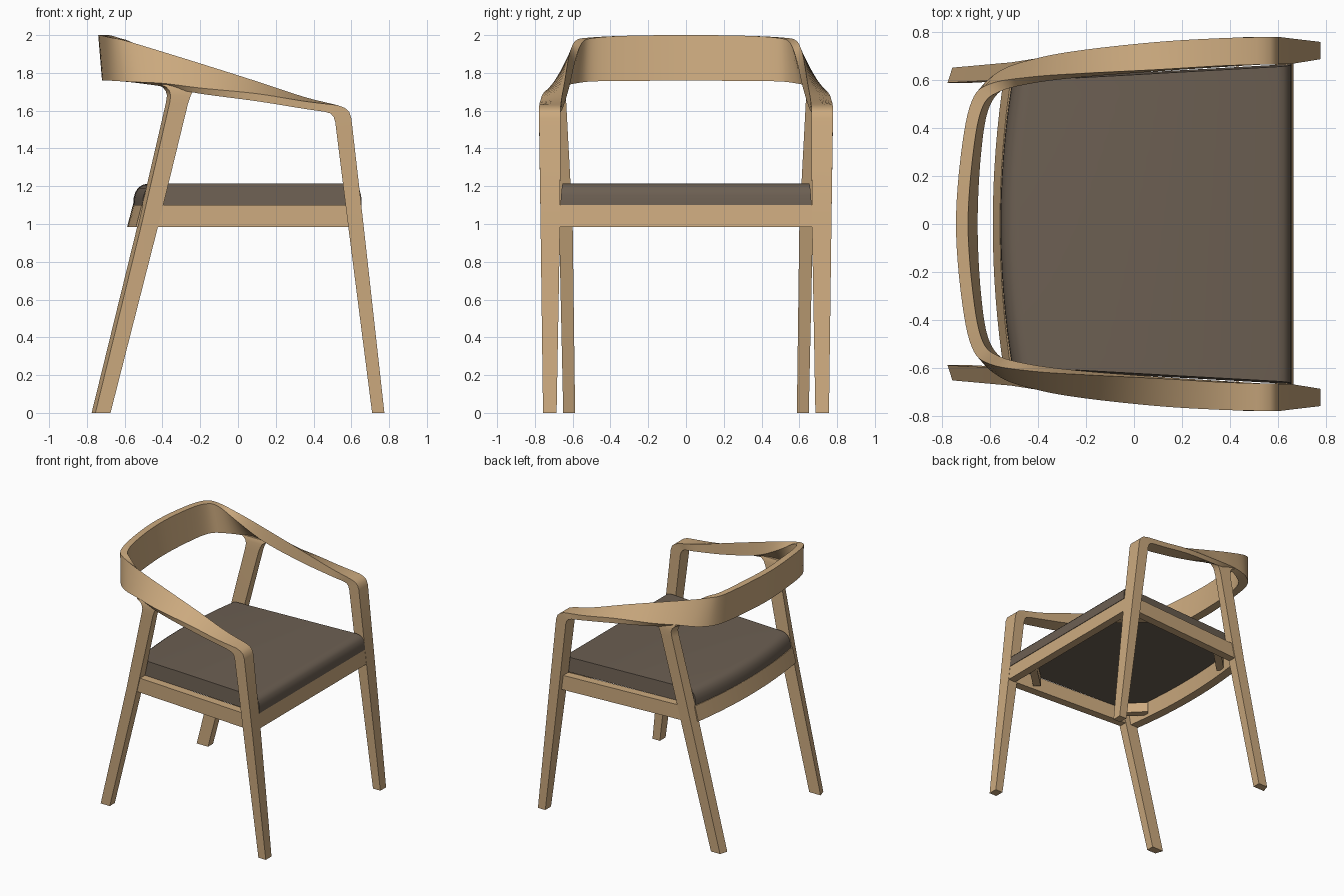
import bpy, bmesh
from mathutils import Vector

if "Cube" in bpy.data.objects:
    bpy.data.objects.remove(bpy.data.objects["Cube"])


def material(name, color):
    m = bpy.data.materials.new(name)
    m.diffuse_color = (*color, 1)
    m.use_nodes = True
    m.node_tree.nodes["Principled BSDF"].inputs["Base Color"].default_value = m.diffuse_color
    return m


WOOD = material("wood", (0.60, 0.40, 0.21))
FABRIC = material("fabric", (0.15, 0.115, 0.085))


def loft(name, rings, mat, mirror=False, angle=0.55):
    """Closed solid skinned through equal-sized rings of points."""
    bm = bmesh.new()
    loops = [[bm.verts.new(p) for p in r] for r in rings]
    n = len(loops[0])
    for a, b in zip(loops, loops[1:]):
        for i in range(n):
            j = (i + 1) % n
            bm.faces.new((a[i], a[j], b[j], b[i]))
    bm.faces.new(loops[0])
    bm.faces.new(loops[-1])
    bmesh.ops.recalc_face_normals(bm, faces=bm.faces)
    me = bpy.data.meshes.new(name)
    bm.to_mesh(me)
    bm.free()
    me.materials.append(mat)
    ob = bpy.data.objects.new(name, me)
    bpy.context.collection.objects.link(ob)
    bpy.ops.object.select_all(action='DESELECT')
    ob.select_set(True)
    bpy.context.view_layer.objects.active = ob
    bpy.ops.object.shade_smooth_by_angle(angle=angle)
    if mirror:
        m = ob.modifiers.new("mirror", 'MIRROR')
        m.use_axis = (False, True, False)
        m.use_mirror_merge = False
    return ob


def flip(ring):
    return [Vector((p.x, -p.y, p.z)) for p in ring]


def spline(p0, p1, p2, p3, t):
    return 0.5 * (2 * p1 + (p2 - p0) * t + (2 * p0 - 5 * p1 + 4 * p2 - p3) * t * t
                  + (3 * p1 - p0 - 3 * p2 + p3) * t ** 3)


# Back rest and arm: four corners per section, twisting from upright to flat
TWIST = [
    [(-.74, 0, 2.0), (-.72, 0, 1.76), (-.65, 0, 1.76), (-.69, 0, 2.0)],
    [(-.718, .3, 1.997), (-.70, .3, 1.76), (-.635, .3, 1.757), (-.668, .3, 1.997)],
    [(-.675, .51, 1.987), (-.66, .525, 1.758), (-.60, .49, 1.755), (-.63, .485, 1.985)],
    [(-.60, .582, 1.972), (-.56, .635, 1.752), (-.52, .58, 1.745), (-.56, .55, 1.96)],
    [(-.42, .612, 1.918), (-.40, .69, 1.745), (-.38, .665, 1.725), (-.41, .587, 1.86)],
    [(-.2, .627, 1.85), (-.2, .725, 1.72), (-.2, .71, 1.69), (-.2, .612, 1.75)],
    [(.1, .642, 1.755), (.1, .757, 1.69), (.1, .755, 1.65), (.1, .635, 1.665)],
    [(.35, .657, 1.673), (.35, .772, 1.65), (.35, .77, 1.61), (.35, .652, 1.614)],
]
# Bend and front leg: outer x, z, inner x, z, inner y, outer y
LEG = [(.53, 1.628, .465, 1.593, .663, .777), (.565, 1.615, .49, 1.585, .664, .778),
       (.588, 1.595, .506, 1.568, .664, .778), (.60, 1.56, .515, 1.54, .664, .778),
       (.664, 1.0, .582, 1.0, .667, .77), (.775, 0, .71, 0, .685, .757)]
stations = [[Vector(p) for p in s] for s in TWIST]
stations += [[Vector(p) for p in ((a, yi, b), (a, yo, b), (c, yo, d), (c, yi, d))]
             for a, b, c, d, yi, yo in LEG]
ctrl = [flip(stations[1])] + stations
half = []
STEPS = 6
for i in range(1, len(TWIST) + 1):
    for k in range(STEPS):
        half.append([spline(*(ctrl[i + o][c] for o in (-1, 0, 1, 2)), k / STEPS)
                     for c in range(4)])
half += stations[len(TWIST):]
loft("back_arms_and_front_legs", [flip(r) for r in reversed(half[1:])] + half, WOOD)

# Back legs, flared where they meet the arm: z, back x, front x, inner y, outer y
BACK = [(0, -.765, -.675, .587, .65), (1.0, -.52, -.42, .60, .672),
        (1.64, -.372, -.264, .634, .695), (1.68, -.366, -.25, .637, .696),
        (1.705, -.373, -.237, .64, .695), (1.725, -.39, -.21, .643, .692),
        (1.738, -.42, -.17, .647, .688)]
loft("back_leg", [[(b - .01, yi, z), (b + .01, yo, z), (f, yo, z), (f, yi, z)]
                  for z, b, f, yi, yo in BACK], WOOD, mirror=True)

# Seat frame rails
Z0, Z1 = .985, 1.10
loft("side_rail", [[(x, yi, Z0), (x, yo, Z0), (x, yo, Z1), (x, yi, Z1)]
                   for x, yi, yo in ((-.48, .60, .662), (.62, .668, .735))],
     WOOD, mirror=True)
loft("front_rail", [[(.60, y, Z0), (.664, y, Z0), (.651, y, Z1), (.587, y, Z1)]
                    for y in (-.69, .69)], WOOD)
rings = []
for i in range(17):
    y = -.615 + 1.23 * i / 16
    x = -.54 - .047 * (1 - (y / .615) ** 2)
    rings.append([(x, y, Z0), (x + .07, y, Z0), (x + .09, y, Z1), (x + .03, y, Z1)])
loft("back_rail", rings, WOOD)

# Diagonal corner braces under the seat
for name, (xa, ya), (xb, yb), t in (("front_brace", (.60, .50), (.43, .66), .04),
                                    ("back_brace", (-.51, .44), (-.34, .61), -.04)):
    loft(name, [[(x, y, 1.01), (x - t, y - .04, 1.01), (x - t, y - .04, 1.09),
                 (x, y, 1.09)] for x, y in ((xa, ya), (xb, yb))], WOOD, mirror=True)

# Cushion: side profile with rounded front and bowed, rounded back
PROFILE = [(-.505, 1.10), (-.503, 1.135), (-.495, 1.165), (-.48, 1.19), (-.457, 1.207),
           (-.425, 1.214), (.59, 1.214), (.622, 1.205), (.642, 1.185), (.652, 1.15),
           (.655, 1.10)]
rings = []
for i in range(17):
    s = -1 + i / 8
    ring = []
    for x, z in PROFILE:
        width = .60 + .065 * (x + .51) / 1.165 - .008 * (z - 1.10) / .114
        bow = .05 * (1 - s * s) if x < 0 else 0
        ring.append((x - bow, s * width, z))
    rings.append(ring)
loft("seat_cushion", rings, FABRIC)
